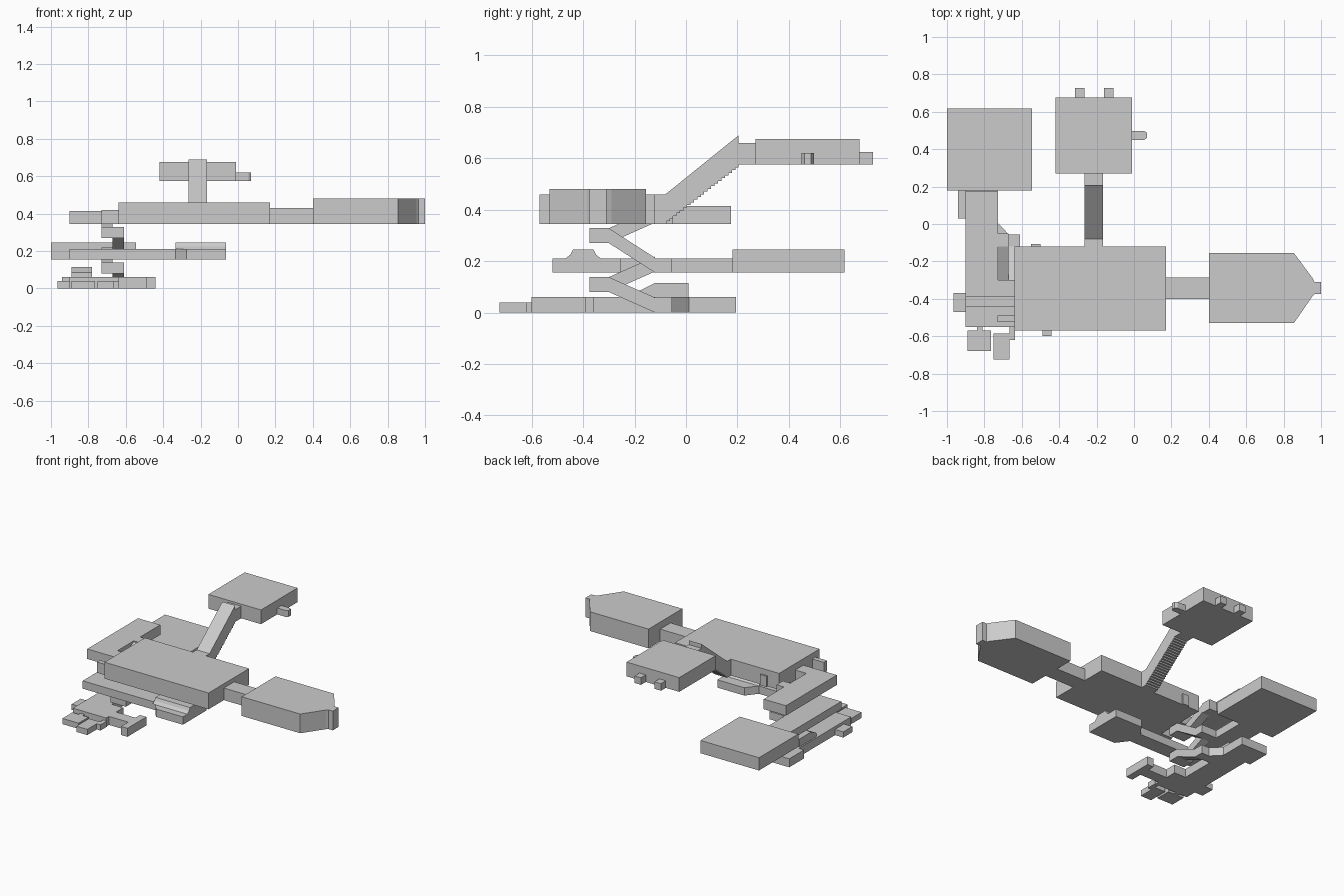
import bpy, bmesh
from mathutils import Vector


def prism(name, pts, lo, hi, axis='z'):
    """Extrude a 2D outline: (x, y) along z, or (y, z) along x."""
    bm = bmesh.new()
    def vert(p, h):
        return bm.verts.new((p[0], p[1], h) if axis == 'z' else (h, p[0], p[1]))
    a = [vert(p, lo) for p in pts]
    b = [vert(p, hi) for p in pts]
    bm.faces.new(a)
    bm.faces.new(b[::-1])
    n = len(pts)
    for i in range(n):
        j = (i + 1) % n
        bm.faces.new((a[j], a[i], b[i], b[j]))
    bmesh.ops.recalc_face_normals(bm, faces=bm.faces)
    me = bpy.data.meshes.new(name)
    bm.to_mesh(me)
    bm.free()
    ob = bpy.data.objects.new(name, me)
    bpy.context.collection.objects.link(ob)
    return ob


def box(name, x0, x1, y0, y1, z0, z1):
    return prism(name, [(x0, y0), (x1, y0), (x1, y1), (x0, y1)], z0, z1)


# Top level: hall, doorways, east passage and pointed east room
T = 0.345
box("main_hall", -0.64, 0.17, -0.57, -0.12, T, 0.46)
box("hall_back_door", -0.55, -0.50, -0.12, -0.108, T, 0.42)
box("hall_west_door", -0.73, -0.64, -0.525, -0.49, T, 0.42)
box("east_passage", 0.17, 0.40, -0.40, -0.285, T, 0.43)
prism("east_room", [(0.40, -0.53), (0.855, -0.53), (0.955, -0.385), (0.965, -0.375),
                    (0.965, -0.31), (0.955, -0.29), (0.855, -0.155), (0.40, -0.155)], T, 0.48)
box("east_room_end", 0.96, 1.0, -0.375, -0.31, T, 0.48)

# Staircase to the upper room, stepped underneath
steps = 22
ya, yb, za, zb = -0.09, 0.205, T, 0.575
profile = [(-0.12, T)]
for i in range(steps):
    z = za + (zb - za) * i / steps
    profile += [(ya + (yb - ya) * i / steps, z), (ya + (yb - ya) * (i + 1) / steps, z)]
profile += [(yb, zb), (yb, 0.69), (-0.08, 0.46), (-0.12, 0.46)]
prism("upper_stairs", profile, -0.265, -0.165, 'x')
box("upper_stairs_landing", -0.265, -0.165, 0.205, 0.27, 0.575, 0.66)

# Upper room with small alcoves
box("upper_room", -0.42, -0.01, 0.27, 0.675, 0.575, 0.675)
for x in (-0.315, -0.16):
    box("upper_alcove", x, x + 0.05, 0.675, 0.728, 0.575, 0.625)
prism("upper_side_alcove", [(-0.01, 0.45), (0.055, 0.45), (0.07, 0.46), (0.07, 0.487),
                            (0.055, 0.497), (-0.01, 0.497)], 0.575, 0.62)

# West L-shaped passage on the top level
prism("west_passage", [(-0.90, -0.39), (-0.64, -0.39), (-0.64, -0.30), (-0.727, -0.30),
                       (-0.727, 0.175), (-0.90, 0.175)], T, 0.415)
box("west_passage_landing", -0.73, -0.67, -0.12, -0.05, T, 0.415)

# Two identical folded ramps joining the three levels
for dz in (0, -0.19):
    d = max(dz, -0.19)
    z0, z1 = 0.27 + d, 0.328 + d
    box("ramp_landing", -0.73, -0.61, -0.375, -0.30, z0, z1)
    prism("ramp_upper", [(-0.30, z0), (-0.12, z0 + 0.08), (-0.12, z1 + 0.08), (-0.30, z1)],
          -0.73, -0.67, 'x')
    low = max(0, z0 - 0.115)
    prism("ramp_lower", [(-0.30, z0), (-0.12, low), (-0.12, low + 0.058), (-0.30, z1)],
          -0.67, -0.61, 'x')

# Middle level: passage, back room and east platform
M = 0.155
prism("middle_passage", [(-0.90, -0.44), (-0.335, -0.44), (-0.335, -0.33), (-0.73, -0.33),
                         (-0.73, 0.18), (-0.90, 0.18)], M, 0.21)
box("middle_landing", -0.73, -0.61, -0.12, -0.055, M, 0.21)
box("middle_back_room", -1.0, -0.545, 0.18, 0.617, M, 0.245)
prism("middle_platform", [(-0.335, -0.44), (-0.275, -0.52), (-0.065, -0.52), (-0.065, -0.255),
                          (-0.275, -0.255), (-0.335, -0.33)], M, 0.21)
prism("middle_platform_roof", [(-0.47, 0.21), (-0.45, 0.225), (-0.44, 0.245), (-0.36, 0.245),
                               (-0.35, 0.225), (-0.33, 0.21)], -0.335, -0.065, 'x')

# Bottom level: long slab, landing, side arm and small rooms
prism("bottom_slab", [(-0.90, -0.55), (-0.64, -0.55), (-0.64, -0.36), (-0.73, -0.36),
                      (-0.73, -0.12), (-0.61, -0.12), (-0.61, -0.055), (-0.67, -0.055),
                      (-0.735, 0.012), (-0.735, 0.195), (-0.94, 0.195), (-0.94, 0.03),
                      (-0.90, 0.03)], 0, 0.06)
prism("bottom_raised_block", [(-0.12, 0.06), (0.01, 0.06), (0.01, 0.115), (-0.12, 0.115),
                              (-0.18, 0.085), (-0.18, 0.06)], -0.89, -0.78, 'x')
box("bottom_arm", -0.64, -0.49, -0.52, -0.44, 0, 0.06)
box("bottom_arm_end", -0.49, -0.44, -0.60, -0.39, 0, 0.06)
box("bottom_west_room", -0.965, -0.90, -0.47, -0.37, 0, 0.04)
box("front_room_neck_a", -0.84, -0.81, -0.57, -0.55, 0, 0.04)
box("front_room_a", -0.89, -0.765, -0.68, -0.57, 0, 0.04)
box("front_room_b", -0.75, -0.665, -0.725, -0.585, 0, 0.04)
box("front_room_neck_b", -0.665, -0.635, -0.62, -0.55, 0, 0.04)
